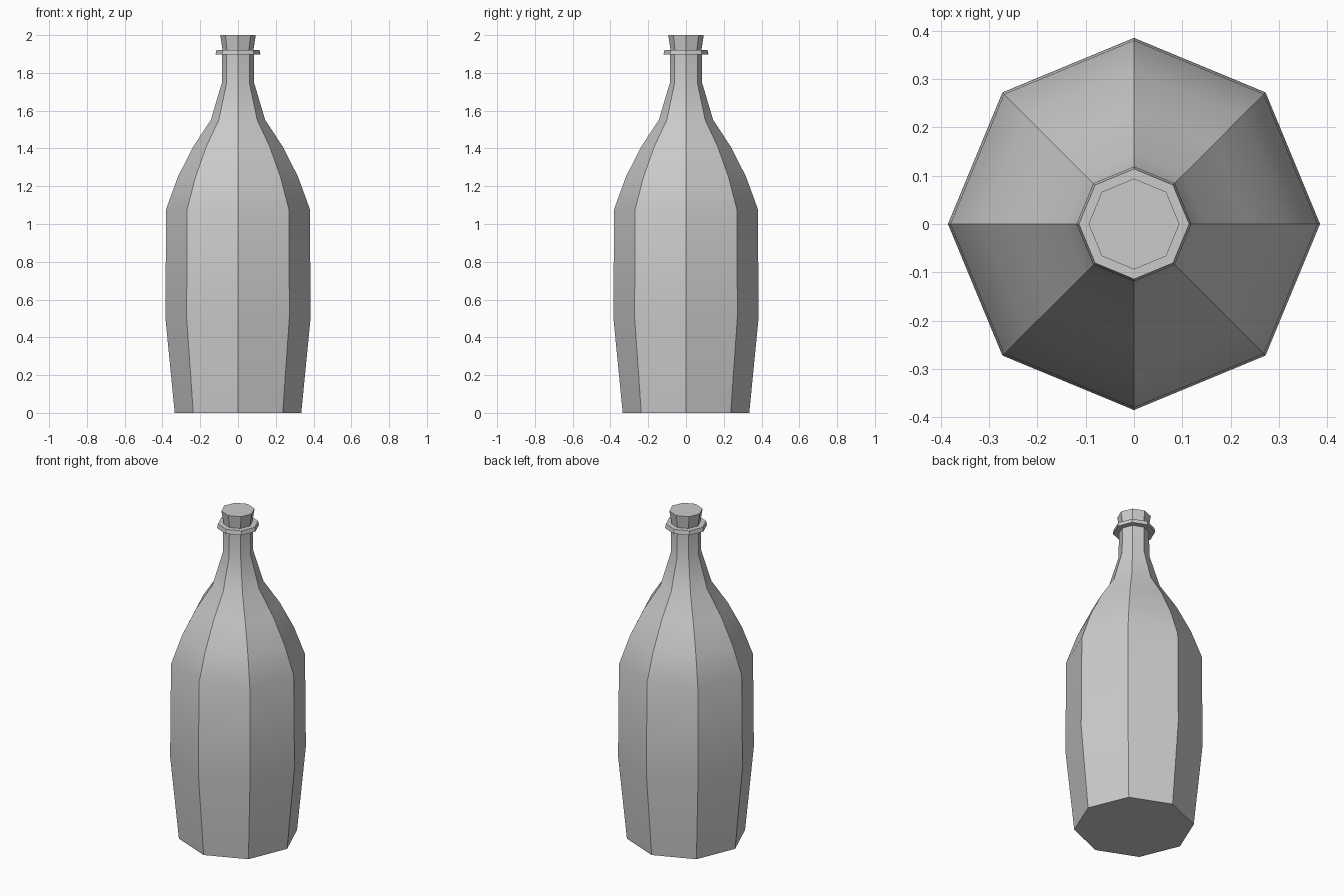
import bpy, bmesh, math

if "Cube" in bpy.data.objects:
    bpy.data.objects.remove(bpy.data.objects["Cube"])

SIDES = 8


def lathe(name, profile):
    """Revolve (radius, z) points into a capped eight-sided solid."""
    bm = bmesh.new()
    rings = []
    for r, z in profile:
        rings.append([bm.verts.new((r * math.cos(2 * math.pi * i / SIDES),
                                    r * math.sin(2 * math.pi * i / SIDES), z))
                      for i in range(SIDES)])
    for low, high in zip(rings, rings[1:]):
        for i in range(SIDES):
            j = (i + 1) % SIDES
            bm.faces.new((low[i], low[j], high[j], high[i]))
    bm.faces.new(rings[0][::-1])
    bm.faces.new(rings[-1])
    bmesh.ops.recalc_face_normals(bm, faces=bm.faces)
    mesh = bpy.data.meshes.new(name)
    bm.to_mesh(mesh)
    bm.free()
    obj = bpy.data.objects.new(name, mesh)
    bpy.context.collection.objects.link(obj)
    # Smooth along the height, crisp between the eight sides
    bpy.ops.object.select_all(action='DESELECT')
    obj.select_set(True)
    bpy.context.view_layer.objects.active = obj
    bpy.ops.object.shade_smooth_by_angle(angle=math.radians(30))
    return obj


# Bottle: body, shoulder, neck and protruding lip
lathe("bottle", [
    (0.335, 0.0), (0.385, 0.51), (0.38, 1.08), (0.318, 1.25),
    (0.237, 1.41), (0.144, 1.55), (0.086, 1.745), (0.085, 1.897),
    (0.119, 1.897), (0.114, 1.922), (0.081, 1.922),
])

# Cork: flares outward to the top
lathe("cork", [(0.081, 1.915), (0.094, 2.0)])
